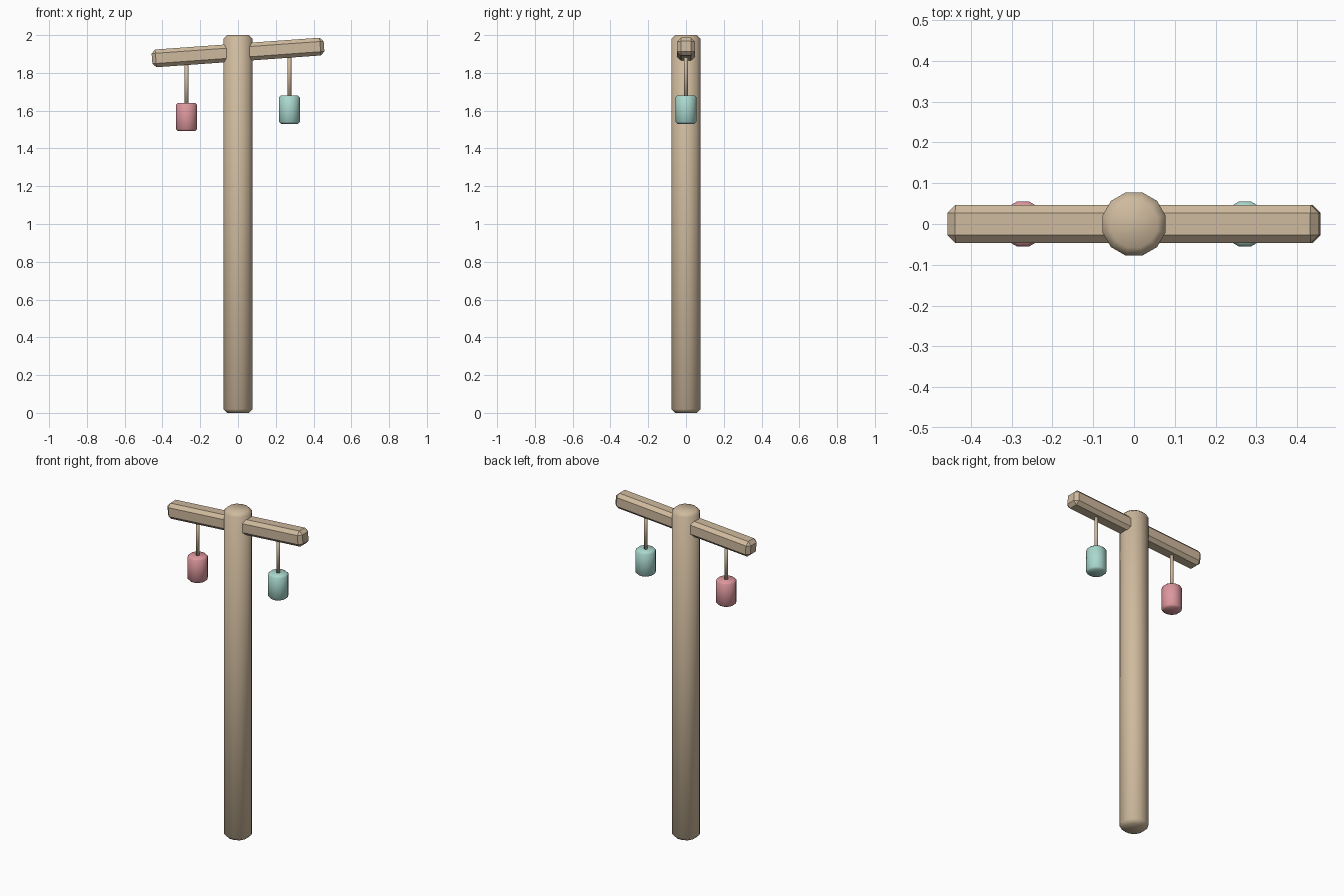
import bpy
import math

cube = bpy.data.objects.get("Cube")
if cube:
    bpy.data.objects.remove(cube, do_unlink=True)


def material(name, rgb):
    mat = bpy.data.materials.new(name)
    mat.use_nodes = True
    colour = (*rgb, 1)
    mat.diffuse_color = colour
    mat.node_tree.nodes["Principled BSDF"].inputs["Base Color"].default_value = colour
    return mat


wood = material("pale wood", (0.62, 0.49, 0.34))
pink = material("dusty pink", (0.72, 0.31, 0.34))
teal = material("soft teal", (0.40, 0.69, 0.62))


def finish(name, mat, bevel):
    obj = bpy.context.object
    obj.name = name
    obj.data.materials.append(mat)
    if bevel:
        mod = obj.modifiers.new("chamfer", "BEVEL")
        mod.width = bevel
        mod.segments = 1
        mod.limit_method = "ANGLE"
        mod.angle_limit = math.radians(60)
    return obj


def cylinder(name, mat, radius, x, bottom, top, sides=12, bevel=0):
    """Upright smooth cylinder with flat sides facing the axes."""
    bpy.ops.mesh.primitive_cylinder_add(
        vertices=sides, radius=radius, depth=top - bottom,
        location=(x, 0, (bottom + top) / 2),
        rotation=(0, 0, math.pi / sides))
    bpy.ops.object.transform_apply(location=False, rotation=True, scale=True)
    bpy.ops.object.shade_smooth()
    return finish(name, mat, bevel)


# Upright post
cylinder("post", wood, 0.08, 0, 0, 2, bevel=0.02)

# Tilted crossbeam with chamfered edges
tilt = math.radians(4.1)
beam_height = 1.908
bpy.ops.mesh.primitive_cube_add(size=1, location=(0, 0, beam_height))
bpy.context.object.scale = (0.913, 0.094, 0.094)
bpy.ops.object.transform_apply(location=False, rotation=False, scale=True)
bpy.context.object.rotation_euler.y = -tilt
finish("crossbeam", wood, 0.02)

# Hanging lanterns on cords
for side, x, mat in (("right", -0.272, pink), ("left", 0.272, teal)):
    beam_z = beam_height + x * math.tan(tilt)
    lantern_top = beam_z - 0.247
    cylinder(side + "_cord", wood, 0.011, x, lantern_top - 0.02, beam_z, sides=8)
    cylinder(side + "_lantern", mat, 0.057, x, lantern_top - 0.15, lantern_top, bevel=0.01)
